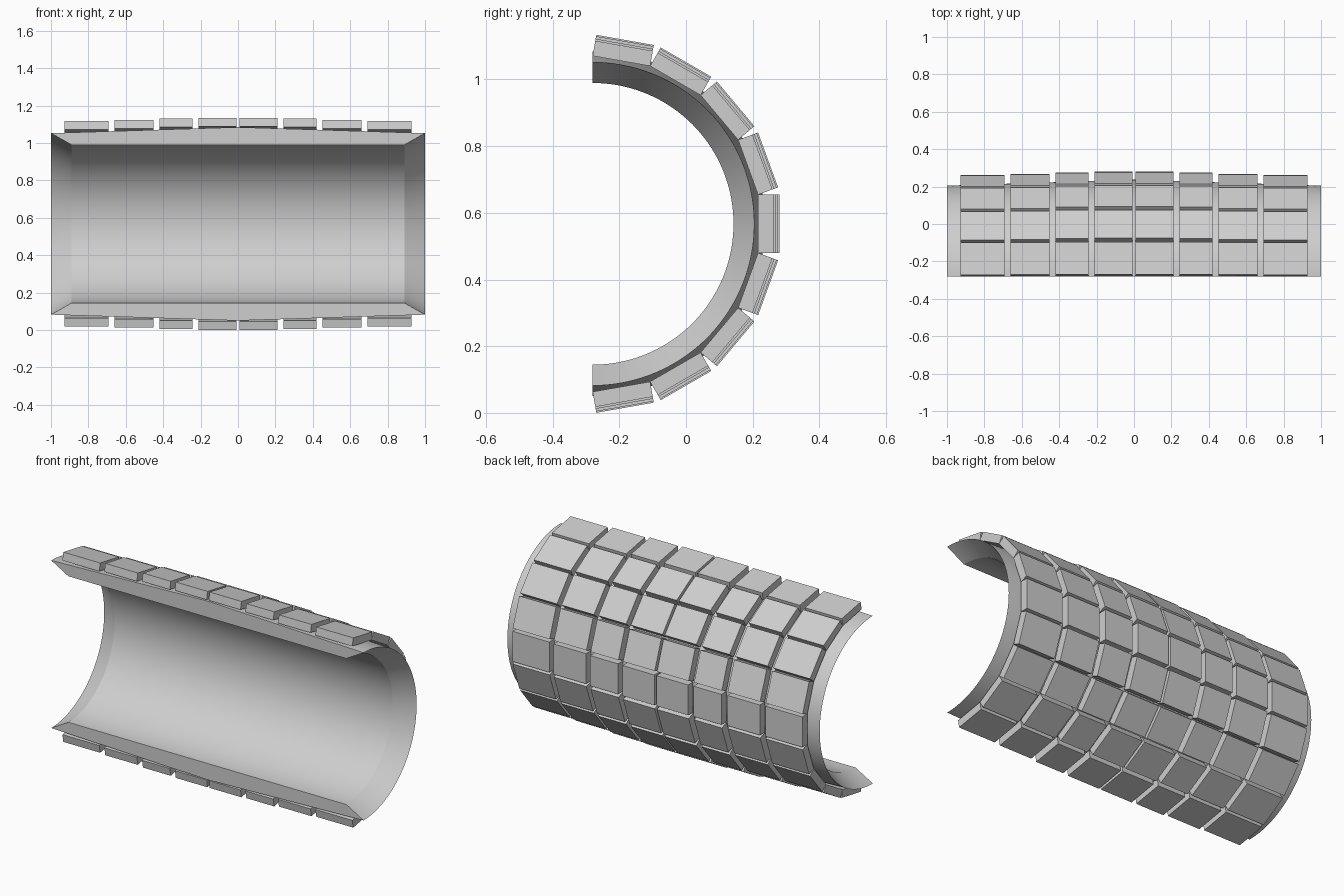
import bpy, bmesh, math
from mathutils import Matrix, Vector

cube = bpy.data.objects.get("Cube")
if cube:
    bpy.data.objects.remove(cube, do_unlink=True)

AXIS = Vector((0, -0.28, 0.567))   # centre line of the half tube, along x

grey = bpy.data.materials.new("light_grey")
grey.use_nodes = True
colour = (0.62, 0.62, 0.62, 1)
grey.diffuse_color = colour
grey.node_tree.nodes["Principled BSDF"].inputs["Base Color"].default_value = colour


def make_object(name, bm):
    bmesh.ops.recalc_face_normals(bm, faces=bm.faces[:])
    mesh = bpy.data.meshes.new(name)
    bm.to_mesh(mesh)
    bm.free()
    mesh.materials.append(grey)
    obj = bpy.data.objects.new(name, mesh)
    obj.location = AXIS
    bpy.context.collection.objects.link(obj)
    return obj


# Curved shell: barrel-shaped outside, straight bore, flared ends
profile = [(-1, 0.485), (0, 0.517), (1, 0.485), (0.89, 0.4225), (-0.89, 0.4225)]
bm = bmesh.new()
start = [bm.verts.new((x, 0, r)) for x, r in profile]
edges = [bm.edges.new((start[i - 1], v)) for i, v in enumerate(start)]
spun = bmesh.ops.spin(bm, geom=start + edges, cent=(0, 0, 0), axis=(1, 0, 0),
                      angle=-math.pi, steps=72)
end_edges = [e for e in spun["geom_last"] if isinstance(e, bmesh.types.BMEdge)]
bmesh.ops.contextual_create(bm, geom=edges)
bmesh.ops.contextual_create(bm, geom=end_edges)
shell = make_object("curved_shell", bm)
bpy.ops.object.select_all(action="DESELECT")
shell.select_set(True)
bpy.context.view_layer.objects.active = shell
bpy.ops.object.shade_smooth_by_angle(angle=math.radians(20))

# Armour plates: nine around the arc in each column, columns mirrored in x
columns = [(0.007, 0.21, 0.56), (0.242, 0.42, 0.556),
           (0.452, 0.66, 0.548), (0.692, 0.928, 0.542)]
THICK, WIDTH = 0.046, 0.175
for number, (x0, x1, radius) in enumerate(columns, 1):
    for side, label in ((1, "left"), (-1, "right")):
        bm = bmesh.new()
        for step in range(-4, 5):
            turn = Matrix.Rotation(math.radians(20 * step), 4, "X")
            place = Matrix.Translation((side * (x0 + x1) / 2, radius - THICK / 2, 0))
            size = Matrix.Diagonal((x1 - x0, THICK, WIDTH, 1))
            bmesh.ops.create_cube(bm, size=1, matrix=turn @ place @ size)
        make_object(f"plate_column_{label}_{number}", bm)
